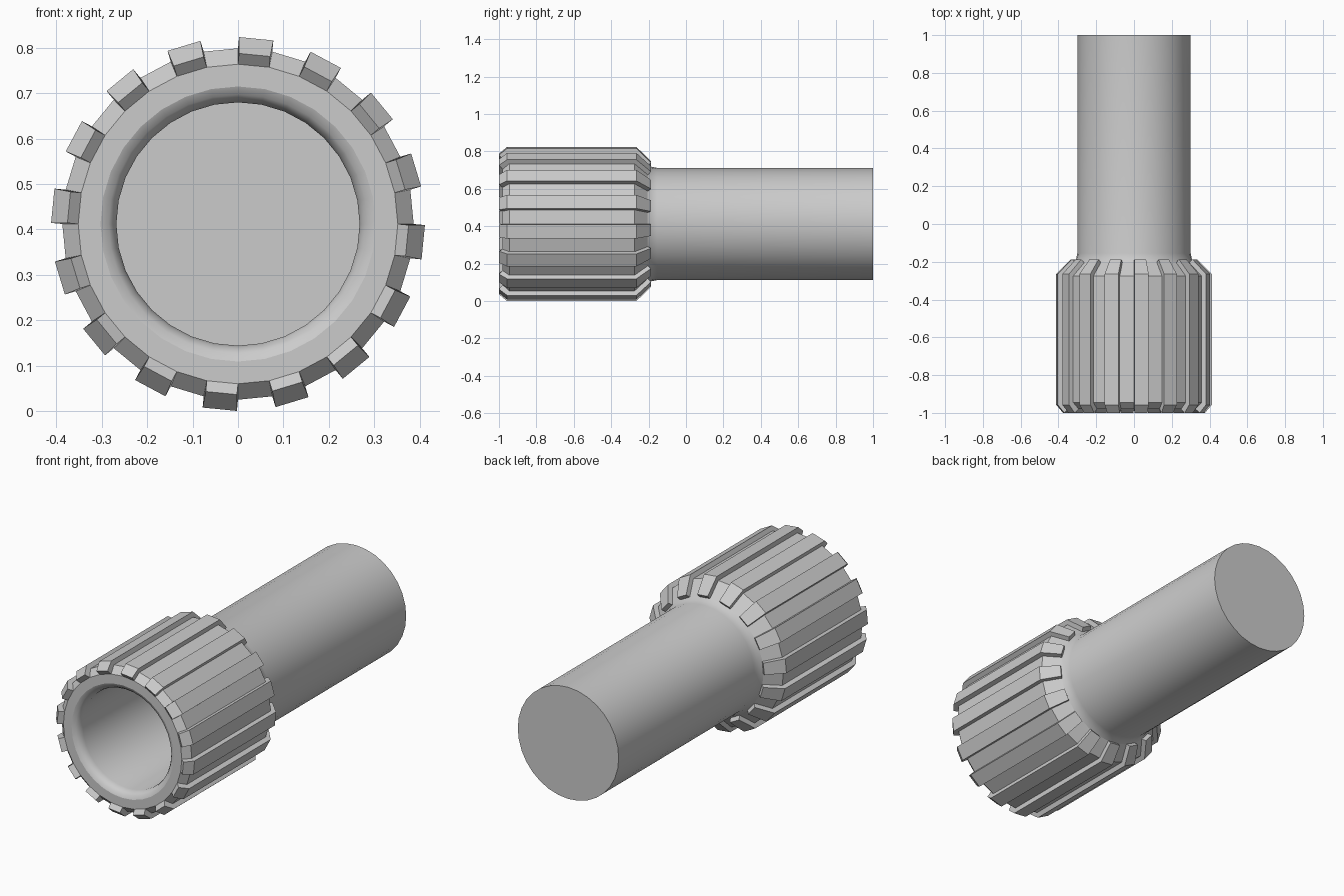
import bpy, bmesh
from math import sin, cos, pi

if "Cube" in bpy.data.objects:
    bpy.data.objects.remove(bpy.data.objects["Cube"])

N = 32            # sides around the axis
ZC = 0.412        # height of the axis
HALF = pi / N     # half the angle of one facet


def finish(bm, name):
    bmesh.ops.recalc_face_normals(bm, faces=bm.faces)
    mesh = bpy.data.meshes.new(name)
    bm.to_mesh(mesh)
    bm.free()
    ob = bpy.data.objects.new(name, mesh)
    bpy.context.collection.objects.link(ob)
    ob.location.z = ZC
    return ob


# Body: lathe along y, each point (y, radius, smooth band up to the next point)
profile = [
    (0.00, 0.268, True), (-0.935, 0.268, True), (-0.955, 0.273, True),
    (-0.972, 0.285, True), (-0.98, 0.303, False), (-0.98, 0.352, False),
    (-0.945, 0.387, False), (-0.275, 0.387, False), (-0.205, 0.317, True),
    (-0.185, 0.306, True), (-0.155, 0.30, True), (1.0, 0.30, False),
]
bm = bmesh.new()
rings = [[bm.verts.new((r * cos(2 * HALF * k), y, r * sin(2 * HALF * k)))
          for k in range(N)] for y, r, s in profile]
for i in range(len(rings) - 1):
    a, b = rings[i], rings[i + 1]
    for k in range(N):
        j = (k + 1) % N
        bm.faces.new((a[k], a[j], b[j], b[k])).smooth = profile[i][2]
bm.faces.new(rings[0])    # bore floor
bm.faces.new(rings[-1])   # rear cap
finish(bm, "socket_body")

# Ribs: raised strips on every other facet, (y, outer radius, base radius for width)
outline = [
    (-0.98, 0.352, 0.352), (-1.0, 0.376, 0.352), (-0.957, 0.412, 0.387),
    (-0.265, 0.412, 0.387), (-0.187, 0.335, 0.317), (-0.205, 0.315, 0.317),
    (-0.28, 0.38, 0.387), (-0.94, 0.38, 0.387),
]
bm = bmesh.new()
for k in range(N // 2):
    t = -HALF + 4 * HALF * k
    sides = []
    for sgn in (-1, 1):
        side = []
        for y, r, rb in outline:
            d, w = r * cos(HALF), sgn * rb * sin(HALF)
            side.append(bm.verts.new((d * cos(t) - w * sin(t), y,
                                      d * sin(t) + w * cos(t))))
        bm.faces.new(side)
        sides.append(side)
    a, b = sides
    for i in range(len(a)):
        j = (i + 1) % len(a)
        bm.faces.new((a[i], a[j], b[j], b[i]))
finish(bm, "grip_ribs")
